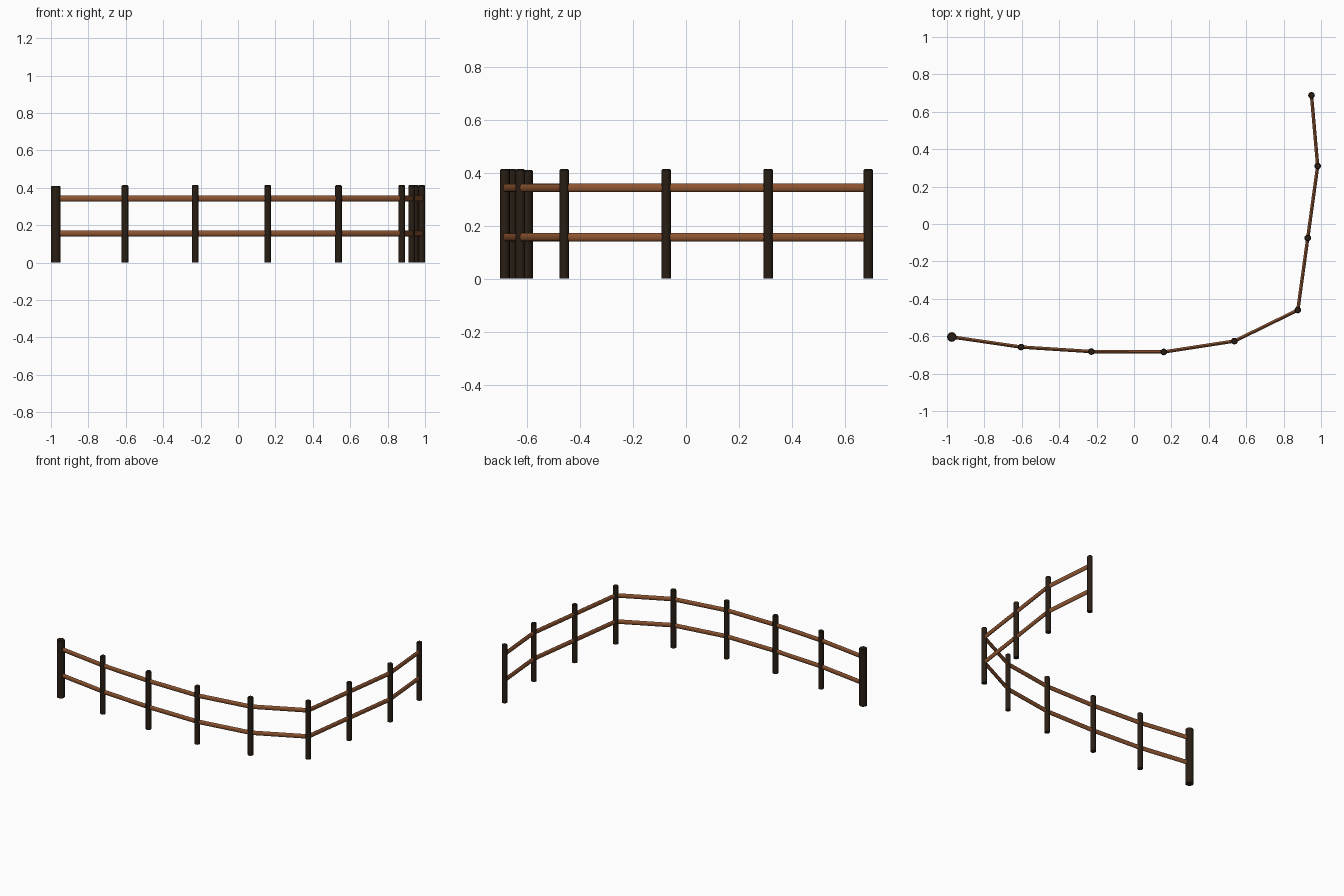
import bpy, bmesh, math
from mathutils import Vector

if "Cube" in bpy.data.objects:
    bpy.data.objects.remove(bpy.data.objects["Cube"])


def material(name, rgb):
    m = bpy.data.materials.new(name)
    m.diffuse_color = (*rgb, 1)
    m.use_nodes = True
    m.node_tree.nodes["Principled BSDF"].inputs["Base Color"].default_value = m.diffuse_color
    return m


dark_wood = material("dark_wood", (0.022, 0.013, 0.007))
rail_wood = material("rail_wood", (0.27, 0.09, 0.03))


def finish(name, bm, mat):
    me = bpy.data.meshes.new(name)
    bm.to_mesh(me)
    bm.free()
    ob = bpy.data.objects.new(name, me)
    bpy.context.collection.objects.link(ob)
    me.materials.append(mat)
    bpy.ops.object.select_all(action='DESELECT')
    ob.select_set(True)
    bpy.context.view_layer.objects.active = ob
    bpy.ops.object.shade_smooth_by_angle(angle=math.radians(40))
    return ob


def post(name, x, y, radius, height):
    # round post with a slightly chamfered top
    bm = bmesh.new()
    bmesh.ops.create_cone(bm, cap_ends=True, segments=12, radius1=radius,
                          radius2=radius, depth=height)
    top = [e for e in bm.edges if all(v.co.z > 0 for v in e.verts)]
    bmesh.ops.bevel(bm, geom=top, offset=0.004, segments=1, affect='EDGES')
    ob = finish(name, bm, dark_wood)
    ob.location = (x, y, height / 2)


def rail(name, a, b, z):
    # oval rail, taller than thick, running between post centres
    a, b = Vector((*a, z)), Vector((*b, z))
    d = b - a
    bm = bmesh.new()
    bmesh.ops.create_cone(bm, cap_ends=True, segments=12, radius1=1,
                          radius2=1, depth=d.length)
    for v in bm.verts:
        x, y, l = v.co
        v.co = (l, x * 0.009, y * 0.016)
    bmesh.ops.recalc_face_normals(bm, faces=bm.faces)
    ob = finish(name, bm, rail_wood)
    ob.location = (a + b) / 2
    ob.rotation_euler.z = math.atan2(d.y, d.x)


# post positions along the curved fence line
line = [(-0.974, -0.604), (-0.604, -0.658), (-0.228, -0.682),
        (0.159, -0.684), (0.537, -0.626), (0.876, -0.460),
        (0.929, -0.075), (0.982, 0.310), (0.949, 0.688)]

# the first post is the thick end post
for i, (x, y) in enumerate(line):
    if i == 0:
        post("end_post", x, y, 0.026, 0.41)
    else:
        post(f"post_{i}", x, y, 0.018, 0.414)

# two rails per bay
for i, (a, b) in enumerate(zip(line, line[1:])):
    rail(f"lower_rail_{i + 1}", a, b, 0.157)
    rail(f"upper_rail_{i + 1}", a, b, 0.343)
